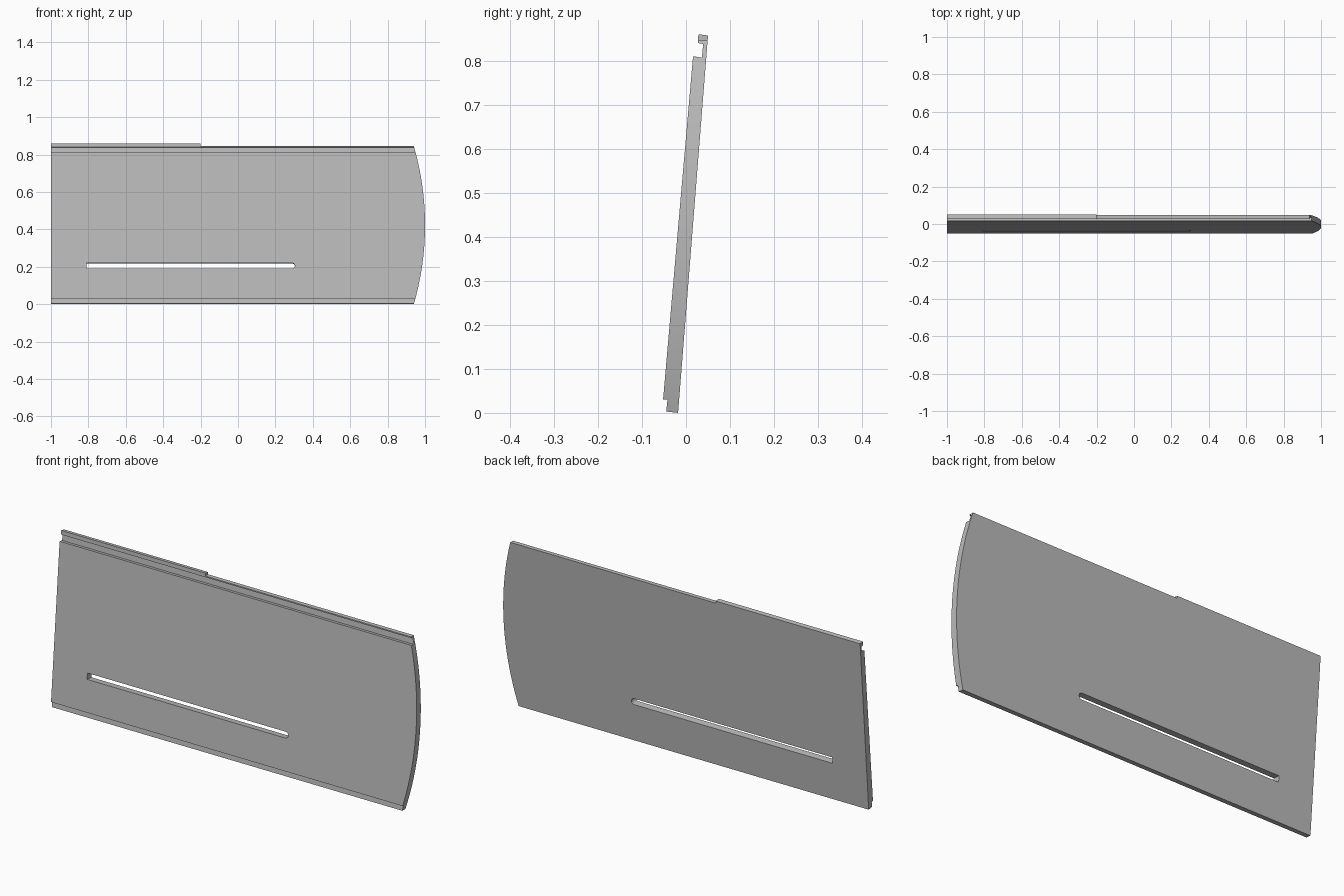
import bpy, bmesh, math
from mathutils import Vector

if "Cube" in bpy.data.objects:
    bpy.data.objects.remove(bpy.data.objects["Cube"])

grey = bpy.data.materials.new("panel grey")
grey.use_nodes = True
grey.diffuse_color = (0.5, 0.5, 0.5, 1)
grey.node_tree.nodes["Principled BSDF"].inputs["Base Color"].default_value = (0.5, 0.5, 0.5, 1)


def prism(name, points, sweep):
    """Closed polygon swept along a vector."""
    bm = bmesh.new()
    face = bm.faces.new([bm.verts.new(p) for p in points])
    swept = bmesh.ops.extrude_face_region(bm, geom=[face])["geom"]
    bmesh.ops.translate(bm, vec=sweep, verts=[v for v in swept if isinstance(v, bmesh.types.BMVert)])
    bmesh.ops.recalc_face_normals(bm, faces=bm.faces)
    mesh = bpy.data.meshes.new(name)
    bm.to_mesh(mesh)
    bm.free()
    mesh.materials.append(grey)
    obj = bpy.data.objects.new(name, mesh)
    bpy.context.collection.objects.link(obj)
    return obj


def carve(target, cutter, operation):
    """Apply a boolean and discard its cutter."""
    cutter.hide_render = True
    mod = target.modifiers.new("carve", "BOOLEAN")
    mod.operation, mod.solver, mod.object = operation, "EXACT", cutter
    bpy.context.view_layer.objects.active = target
    bpy.ops.object.modifier_apply(modifier=mod.name)
    bpy.data.objects.remove(cutter)


# Leaning board section: bottom rebate, front face, top groove and hooked lip
section = [(-0.018, 0), (-0.045, 0.003), (-0.042, 0.03), (-0.052, 0.031),
           (0.016, 0.81), (0.036, 0.807), (0.039, 0.838), (0.027, 0.84),
           (0.028, 0.86), (0.05, 0.857)]
panel = prism("siding_panel", [(-1, y, z) for y, z in section], Vector((2.1, 0, 0)))

# Lip is lower beyond its first stretch
step = [(-0.2, -0.2, 0.846), (1.3, -0.2, 0.846), (1.3, -0.2, 1), (-0.2, -0.2, 1)]
carve(panel, prism("lip_cutter", step, Vector((0, 0.4, 0))), "DIFFERENCE")

# Bowed end
radius, mid = 1.517, 0.4225
outline = [(-1.2, -0.2, -0.1), (-1.2, -0.2, 0.95)]
for i in range(37):
    z = 0.95 - 1.05 * i / 36
    outline.append((1 - radius + math.sqrt(radius ** 2 - (z - mid) ** 2), -0.2, z))
carve(panel, prism("bowed_end_cutter", outline, Vector((0, 0.4, 0))), "INTERSECT")

# Long slot, square at one end and round at the other, square to the board
lean = 0.084
half, centre, tip = 0.0155, 0.205, 0.289
slot = [(-0.81, -half), (-0.81, half)]
slot += [(tip + half * math.sin(a), half * math.cos(a))
         for a in (math.pi * i / 6 for i in range(7))]
base = centre + 0.167 * lean
carve(panel, prism("slot_cutter", [(x, -0.2, base + h) for x, h in slot],
                   Vector((0, 0.4, -0.4 * lean))), "DIFFERENCE")

panel.select_set(True)
bpy.context.view_layer.objects.active = panel
bpy.ops.object.shade_smooth_by_angle(angle=math.radians(25))
